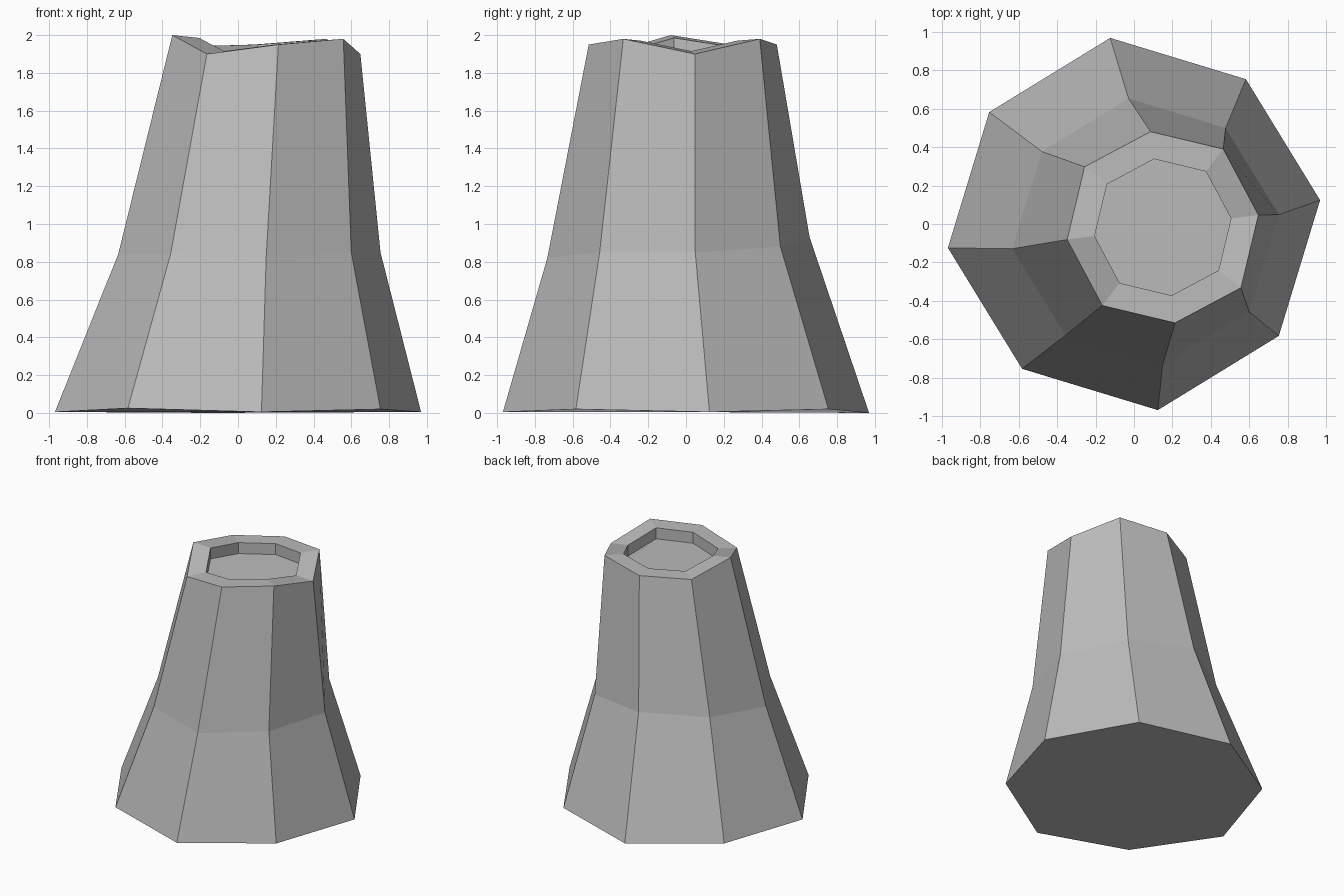
import bpy
import bmesh
from math import cos, sin, radians

SIDES = 8
TWIST = 7.3

default_cube = bpy.data.objects.get("Cube")
if default_cube:
    bpy.data.objects.remove(default_cube, do_unlink=True)


def make_material(name, value):
    material = bpy.data.materials.new(name)
    colour = (value, value, value, 1.0)
    material.diffuse_color = colour
    material.use_nodes = True
    shader = next(n for n in material.node_tree.nodes if n.type == "BSDF_PRINCIPLED")
    shader.inputs["Base Color"].default_value = colour
    shader.inputs["Roughness"].default_value = 0.9
    return material


def add_ring(bm, centre, radii, heights):
    """Eight-sided ring; even and odd corners alternate between two radii."""
    ring = []
    for i in range(SIDES):
        angle = radians(TWIST + i * 360 / SIDES)
        radius = radii[i % 2]
        x = centre[0] + radius * cos(angle)
        y = centre[1] + radius * sin(angle)
        ring.append(bm.verts.new((x, y, heights[i])))
    return ring


def bridge(bm, lower, upper):
    """Join two rings with a band of flat faces."""
    for i in range(SIDES):
        j = (i + 1) % SIDES
        bm.faces.new((lower[i], lower[j], upper[j], upper[i]))


stone = make_material("grey stone", 0.5)

# Uneven corner heights of the foot, the waist and the broken rim
foot_heights = [0.005, 0.02, 0, 0.02, 0.005, 0.025, 0.005, 0.02]
waist_heights = [0.85, 0.88, 0.93, 0.9, 0.84, 0.84, 0.82, 0.85]
rim_heights = [1.9, 1.98, 1.95, 1.94, 2.0, 1.9, 1.95, 1.98]

# The lip is a flatter copy of the rim, and the hollow drops below it
mean_height = sum(rim_heights) / SIDES
lip_heights = [mean_height + 0.7 * (h - mean_height) for h in rim_heights]
floor_heights = [h - 0.09 for h in lip_heights]

# Leaning trunk, from the foot up over the rim and down into the hollow
bm = bmesh.new()
top_centre = (0.15, -0.017)
rings = [
    add_ring(bm, (0, 0), (0.977, 0.953), foot_heights),
    add_ring(bm, (0.06, -0.04), (0.7, 0.682), waist_heights),
    add_ring(bm, top_centre, (0.502, 0.515), rim_heights),
    add_ring(bm, top_centre, (0.358, 0.367), lip_heights),
    add_ring(bm, top_centre, (0.358, 0.367), floor_heights),
]
for lower, upper in zip(rings, rings[1:]):
    bridge(bm, lower, upper)
bm.faces.new(list(reversed(rings[0])))
bm.faces.new(rings[-1])
bmesh.ops.recalc_face_normals(bm, faces=bm.faces)

mesh = bpy.data.meshes.new("hollow_stump")
bm.to_mesh(mesh)
bm.free()
mesh.materials.append(stone)
stump = bpy.data.objects.new("hollow_stump", mesh)
bpy.context.collection.objects.link(stump)
